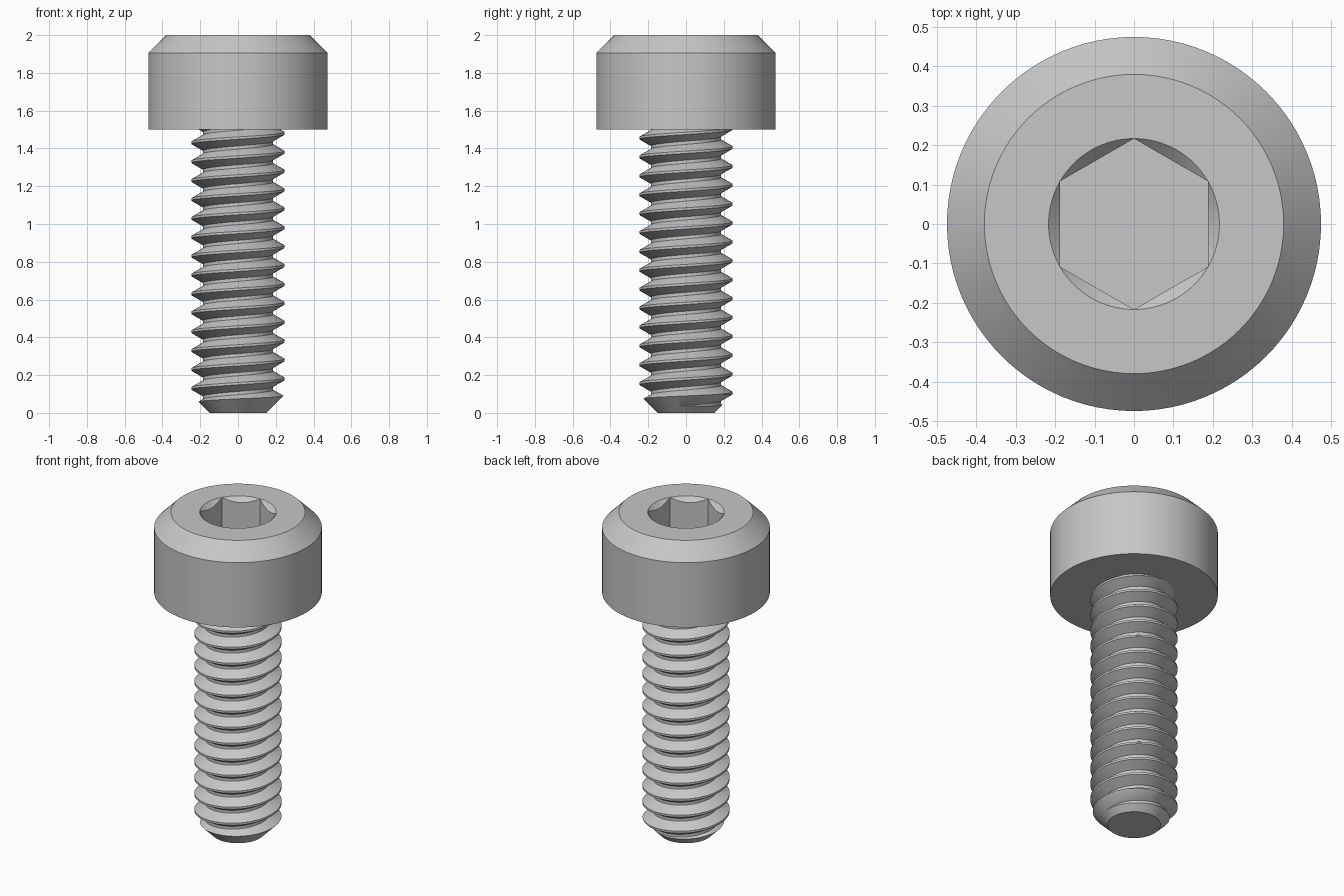
import bpy, bmesh
from math import cos, sin, tan, pi, radians

if "Cube" in bpy.data.objects:
    bpy.data.objects.remove(bpy.data.objects["Cube"])

STEEL = (0.57, 0.57, 0.57, 1)
steel = bpy.data.materials.new("steel_grey")
steel.use_nodes = True
steel.diffuse_color = STEEL
steel.node_tree.nodes["Principled BSDF"].inputs["Base Color"].default_value = STEEL

SEG = 96


def make_object(name, bm):
    bmesh.ops.remove_doubles(bm, verts=bm.verts, dist=1e-5)
    bmesh.ops.recalc_face_normals(bm, faces=bm.faces)
    mesh = bpy.data.meshes.new(name)
    bm.to_mesh(mesh)
    bm.free()
    mesh.materials.append(steel)
    obj = bpy.data.objects.new(name, mesh)
    bpy.context.collection.objects.link(obj)
    return obj


def select(obj):
    bpy.ops.object.select_all(action="DESELECT")
    obj.select_set(True)
    bpy.context.view_layer.objects.active = obj


def lathe(name, rings):
    """Stack rings, each a function from angle to (radius, height), and cap both ends."""
    bm = bmesh.new()
    loops = []
    for ring in rings:
        loop = []
        for i in range(SEG):
            a = 2 * pi * i / SEG
            r, z = ring(a)
            loop.append(bm.verts.new((r * cos(a), r * sin(a), z)))
        loops.append(loop)
    for low, high in zip(loops, loops[1:]):
        for i in range(SEG):
            j = (i + 1) % SEG
            bm.faces.new((low[i], low[j], high[j], high[i]))
    bm.faces.new(loops[0])
    bm.faces.new(loops[-1])
    return make_object(name, bm)


def circle(r, z):
    return lambda a: (r, z)


# Head with chamfered rim and countersunk hexagonal socket
SOCKET_R = 0.217
SOCKET_FLOOR = 1.75


def hexagon(a):
    off = (a + pi / 6) % (pi / 3) - pi / 6
    return SOCKET_R * cos(pi / 6) / cos(off)


head = lathe("head", [
    circle(0.475, 1.5), circle(0.475, 1.905), circle(0.38, 2.0), circle(SOCKET_R, 2.0),
    lambda a: (hexagon(a), 2.0 - (SOCKET_R - hexagon(a))),
    lambda a: (hexagon(a), SOCKET_FLOOR)])

# Threaded shank: a continuous right-handed helical skin, closed by fans
PITCH, MAJOR, DEPTH = 0.1, 0.247, 0.061
MINOR = MAJOR - DEPTH
CREST = PITCH / 16
FLANK = DEPTH * tan(pi / 6)
PROFILE = [(MAJOR, -CREST), (MAJOR, CREST),
           (MINOR, CREST + FLANK), (MINOR, PITCH - CREST - FLANK)]
TURNS, START, STEPS = 20, 0.08 - 3 * PITCH, 72

bm = bmesh.new()
columns = []
for i in range(STEPS + 1):
    a = 2 * pi * i / STEPS
    columns.append([
        bm.verts.new((r * cos(a), r * sin(a), START + PITCH * (k + i / STEPS) + dz))
        for k in range(TURNS) for r, dz in PROFILE])
for left, right in zip(columns, columns[1:]):
    for j in range(len(left) - 1):
        bm.faces.new((left[j], right[j], right[j + 1], left[j + 1]))
bmesh.ops.remove_doubles(bm, verts=bm.verts, dist=1e-5)
rim = [e for e in bm.edges if e.is_boundary]
bottom = bm.verts.new((0, 0, START - PITCH))
top = bm.verts.new((0, 0, START + PITCH * (TURNS + 2)))
for e in rim:
    v, w = e.verts
    bm.faces.new((v, w, bottom if v.co.z + w.co.z < 1.5 else top))
shank = make_object("threaded_shank", bm)

# Blank that trims the thread to length with a chamfered tip
blank = lathe("shank_blank", [
    circle(0.15, 0), circle(0.3, 0.15), circle(0.3, 1.51)])
trim = shank.modifiers.new("trim", "BOOLEAN")
trim.operation = "INTERSECT"
trim.solver = "EXACT"
trim.object = blank
select(shank)
bpy.ops.object.modifier_apply(modifier=trim.name)
bpy.data.objects.remove(blank)

for obj in (head, shank):
    select(obj)
    bpy.ops.object.shade_smooth_by_angle(angle=radians(25))
